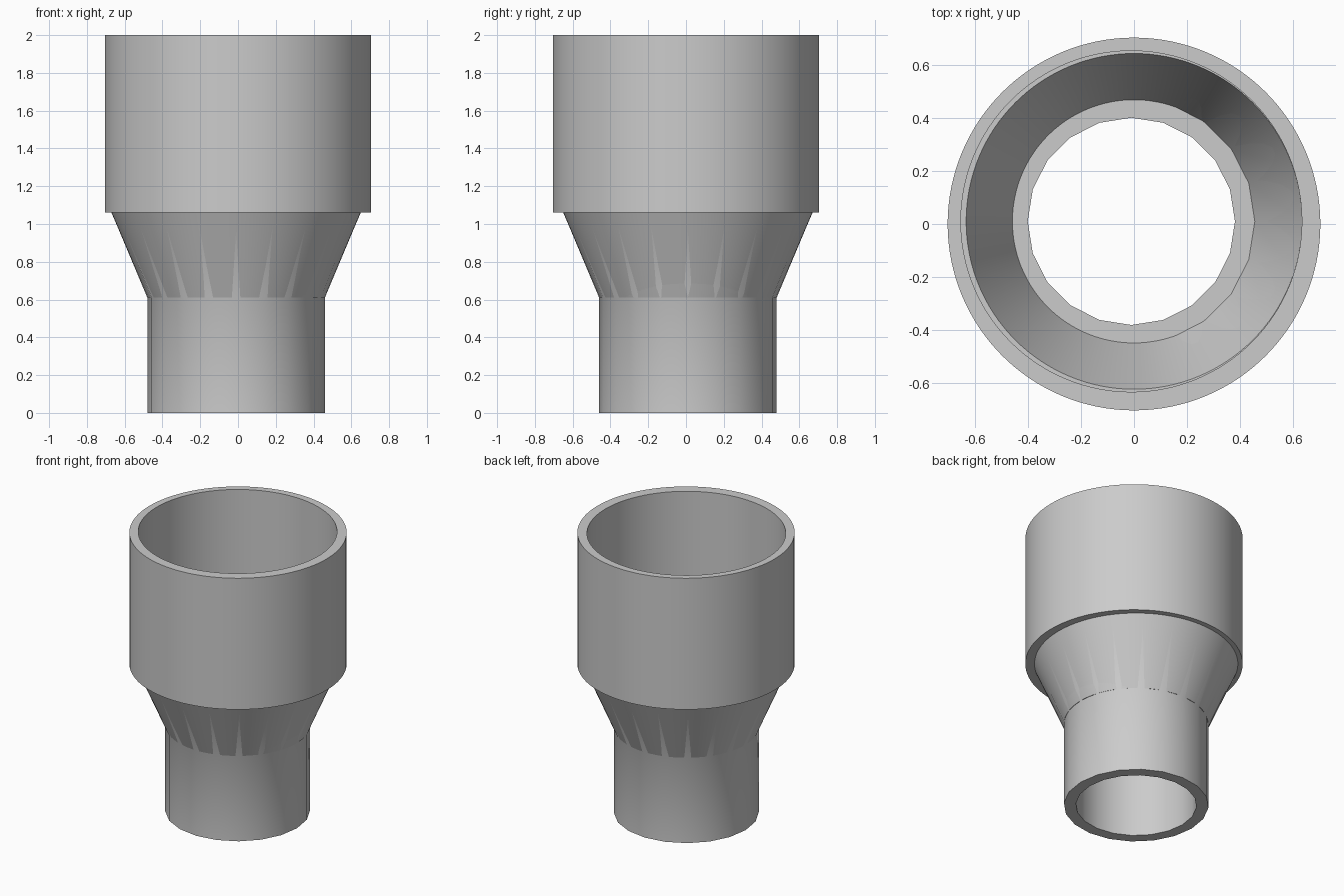
import bpy, bmesh, math

cube = bpy.data.objects.get("Cube")
if cube:
    bpy.data.objects.remove(cube, do_unlink=True)

grey = bpy.data.materials.new("plain grey")
grey.use_nodes = True
colour = (0.6, 0.6, 0.6, 1)
grey.diffuse_color = colour
grey.node_tree.nodes["Principled BSDF"].inputs["Base Color"].default_value = colour

CENTRED = (0, 0)
OFFSET = (-0.01, 0.01)   # the lower axis sits slightly off centre
BORE = (0, 0.01)


def lathe(name, sides, profile):
    """Closed ring of (radius, z, centre) sections, swept around."""
    bm = bmesh.new()
    rings = []
    for radius, z, (cx, cy) in profile:
        angles = [math.pi / 2 + math.tau * i / sides for i in range(sides)]
        rings.append([bm.verts.new((cx + radius * math.cos(a),
                                    cy + radius * math.sin(a), z)) for a in angles])
    for lower, upper in zip(rings, rings[1:] + rings[:1]):
        for i in range(sides):
            j = (i + 1) % sides
            bm.faces.new((lower[i], lower[j], upper[j], upper[i]))
    bmesh.ops.recalc_face_normals(bm, faces=bm.faces)
    mesh = bpy.data.meshes.new(name)
    bm.to_mesh(mesh)
    bm.free()
    mesh.materials.append(grey)
    obj = bpy.data.objects.new(name, mesh)
    bpy.context.collection.objects.link(obj)
    bpy.ops.object.select_all(action='DESELECT')
    obj.select_set(True)
    bpy.context.view_layer.objects.active = obj
    bpy.ops.object.shade_smooth_by_angle(angle=math.radians(30))
    return obj


# Wide upper socket
lathe("upper_sleeve", 128, [
    (0.705, 1.06, CENTRED), (0.705, 2, CENTRED),
    (0.645, 2, OFFSET), (0.645, 1.06, OFFSET)])

# Smooth conical reducer
lathe("reducer_cone", 128, [
    (0.467, 0.61, OFFSET), (0.66, 1.06, OFFSET),
    (0.635, 1.06, BORE), (0.46, 0.61, BORE)])

# Faceted lower tube, whose corners run up as fine ribs through the cone
lathe("lower_tube", 20, [
    (0.47, 0, OFFSET), (0.47, 0.61, OFFSET), (0.655, 1.05, OFFSET),
    (0.65, 1.05, OFFSET), (0.467, 0.61, OFFSET),
    (0.392, 0.61, OFFSET), (0.392, 0, OFFSET)])
